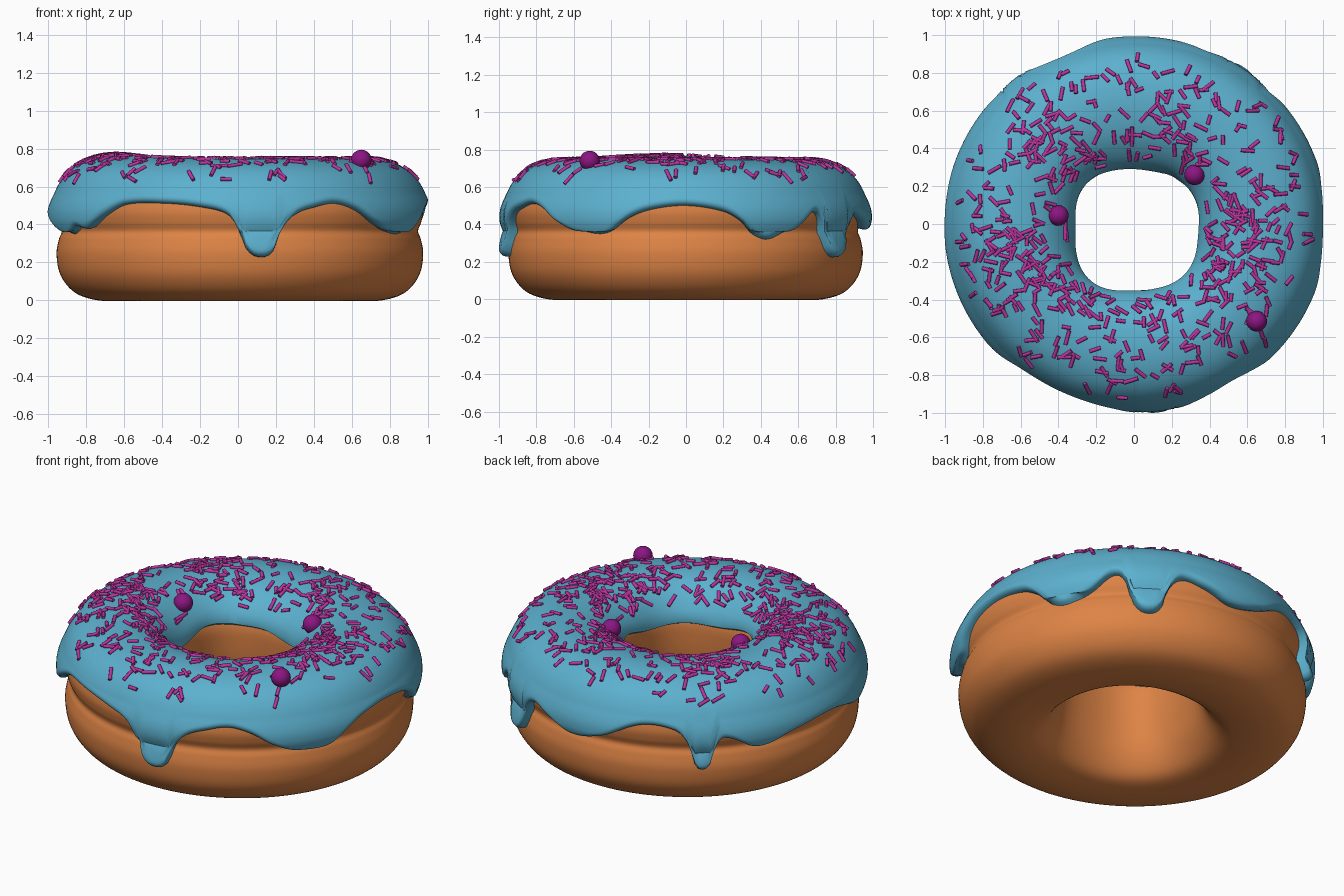
import bpy, bmesh, math, random
from mathutils import Vector, Matrix

if "Cube" in bpy.data.objects:
    bpy.data.objects.remove(bpy.data.objects["Cube"])

random.seed(7)


def material(name, color):
    m = bpy.data.materials.new(name)
    m.diffuse_color = (*color, 1)
    m.use_nodes = True
    m.node_tree.nodes["Principled BSDF"].inputs["Base Color"].default_value = m.diffuse_color
    return m


def add_object(name, bm, mat):
    me = bpy.data.meshes.new(name)
    bm.to_mesh(me)
    bm.free()
    ob = bpy.data.objects.new(name, me)
    bpy.context.collection.objects.link(ob)
    me.materials.append(mat)
    bpy.ops.object.select_all(action='DESELECT')
    ob.select_set(True)
    bpy.context.view_layer.objects.active = ob
    bpy.ops.object.shade_smooth_by_angle(angle=math.radians(50))
    return ob


def ring_mesh(grid, close_profile):
    """Skin a list of profile loops arranged around the z axis."""
    bm = bmesh.new()
    vs = [[bm.verts.new(p) for p in row] for row in grid]
    n, m = len(vs), len(vs[0])
    for i in range(n):
        a, b = vs[i], vs[(i + 1) % n]
        for j in range(m if close_profile else m - 1):
            k = (j + 1) % m
            bm.faces.new((a[j], a[k], b[k], b[j]))
    return bm


# Dough cross-section (radius, height): throat, over the top, down the side, underneath
CTRL = [(.355, .42), (.36, .53), (.41, .62), (.51, .69), (.64, .715), (.77, .70),
        (.87, .65), (.93, .57), (.955, .48), (.947, .415), (.93, .365), (.945, .32),
        (.957, .24), (.935, .13), (.86, .04), (.74, .0), (.6, .0), (.49, .035),
        (.41, .14), (.37, .28)]
SUB = 6
prof = []
for i in range(len(CTRL)):
    p0, p1, p2, p3 = (Vector(CTRL[(i + k) % len(CTRL)]) for k in (-1, 0, 1, 2))
    for k in range(SUB):
        t = k / SUB
        prof.append(.5 * (2 * p1 + (p2 - p0) * t + (2 * p0 - 5 * p1 + 4 * p2 - p3) * t * t
                          + (3 * p1 - p0 - 3 * p2 + p3) * t ** 3))
arc = [0]
for a, b in zip(prof, prof[1:]):
    arc.append(arc[-1] + (b - a).length)


def section(s):
    """Point and outward normal of the cross-section at arc length s."""
    i = 0
    while i < len(arc) - 2 and arc[i + 1] < s:
        i += 1
    f = (s - arc[i]) / (arc[i + 1] - arc[i])
    t0 = prof[i + 1] - prof[i - 1]
    t1 = prof[(i + 2) % len(prof)] - prof[i]
    t = t0.lerp(t1, f).normalized()
    return prof[i].lerp(prof[i + 1], f), Vector((-t.y, t.x))


def warp(theta, q):
    """Spin a section point round the axis with slight hand-made unevenness."""
    r, z = q
    w = max(0, min(1, (.62 - r) / .25))
    r -= w * (.03 * math.sin(theta) + .014 * math.cos(4 * theta))
    x, y = 1.01 * r * math.cos(theta), .99 * r * math.sin(theta)
    lift = .022 * math.exp(-((x + .62) ** 2 + (y + .1) ** 2) / .12)
    return Vector((x + .01, y - .002, z + lift * max(0, min(1, (z - .4) / .3))))


# Dough
N = 128
bm = ring_mesh([[warp(2 * math.pi * i / N, p) for p in prof] for i in range(N)], True)
add_object("dough_ring", bm, material("dough", (.73, .23, .06)))

# Icing: height of the dripping outer edge by angle in degrees
EDGE = [(-165, .38), (-157, .35), (-150, .395), (-144, .385), (-136, .45), (-128, .505),
        (-114, .51), (-102, .49), (-93.5, .45), (-90.5, .38), (-88, .27), (-84, .228),
        (-79.5, .26), (-77, .38), (-73, .45), (-66, .49), (-59, .51), (-52, .48),
        (-44, .41), (-36, .365), (-27, .355), (-18, .44), (-11, .48), (0, .50), (12, .47),
        (18, .42), (23, .345), (27, .32), (31, .335), (38, .39), (45, .465), (48.5, .42),
        (51, .28), (55, .225), (60, .26), (62.5, .39), (67, .455), (75, .43), (85, .38),
        (96, .41), (110, .505), (121, .49), (125.5, .42), (127.5, .29), (130, .255),
        (133, .29), (135, .42), (139, .44), (149, .37), (162, .42), (180, .44)]


def edge_height(deg):
    n = len(EDGE)
    pts = [(EDGE[i % n][0] + 360 * (i // n), EDGE[i % n][1]) for i in range(-2, n + 3)]
    for (a, za), (b, zb), (c, zc), (d, zd) in zip(pts, pts[1:], pts[2:], pts[3:]):
        if b <= deg < c:
            h = c - b
            t = (deg - b) / h
            m0, m1 = (zc - za) / (c - a) * h, (zd - zb) / (d - b) * h
            return ((2 * t ** 3 - 3 * t * t + 1) * zb + (t ** 3 - 2 * t * t + t) * m0
                    + (3 * t * t - 2 * t ** 3) * zc + (t ** 3 - t * t) * m1)


def arc_at_height(z):
    for i in range(5 * SUB, len(prof) - 1):
        if prof[i + 1].y <= z <= prof[i].y:
            f = (prof[i].y - z) / (prof[i].y - prof[i + 1].y)
            return arc[i] + f * (arc[i + 1] - arc[i])


M, ROWS, THICK = 300, 52, .032
step = 2 * math.pi / M
angles = [-math.radians(165) + step * i for i in range(M)]
s_out = [arc_at_height(edge_height(math.degrees(a))) for a in angles]
s_in = [.10 + .02 * math.sin(3 * a + 1) + .012 * math.sin(5 * a) for a in angles]
s_side = arc_at_height(.5)
grid = []
for i, th in enumerate(angles):
    row = []
    for j in range(ROWS + 1):
        f = j / ROWS
        g = .12 * f + .88 * (1 - (1 - f) ** 1.8) if f > .06 else f * f / .06 * 1.61
        s = s_in[i] + (s_out[i] - s_in[i]) * g
        # distance to the nearest edge gives a rounded lip
        d = min(math.hypot(.95 * step * k, max(0, s_out[(i + k) % M] - s)) for k in range(-8, 9))
        d = min(d, s - s_in[i])
        if j in (0, ROWS):
            h = -.006
        else:
            u = min(1, d / .035)
            bulge = .024 * max(0, min(1, (s - s_side + .05) / .12))
            h = (THICK + bulge) * math.sqrt(max(0, 1 - (1 - u) ** 2))
        p, nrm = section(s)
        row.append(warp(th, p + nrm * h))
    grid.append(row)
add_object("icing", ring_mesh(grid, False), material("icing", (.107, .434, .62)))


def icing_point(th, s, lift):
    p, nrm = section(s)
    return warp(th, p + nrm * (THICK + lift))


# Sprinkles: short rods lying on the icing, denser in a few patches
bm = bmesh.new()
s_lo, s_hi = .20, arc_at_height(.61)
patches = [(-.6, -.25, .28), (.25, .5, .15), (.55, -.1, .22), (-.4, .45, .2), (-.3, -.35, .15)]
count = 0
while count < 560:
    th, s = random.uniform(0, 2 * math.pi), random.uniform(s_lo, s_hi)
    p = icing_point(th, s, .004)
    radius = math.hypot(p.x, p.y)
    dens = .3 + .7 * max(math.exp(-((p.x - x) ** 2 + (p.y - y) ** 2) / (w * w)) for x, y, w in patches)
    if radius > .84:
        dens *= .45
    if random.random() > dens * radius:
        continue
    du = (icing_point(th + .01, s, .004) - p).normalized()
    dv = (icing_point(th, s + .01, .004) - p).normalized()
    ang = random.uniform(0, math.pi)
    axis = (du * math.cos(ang) + dv * math.sin(ang)).normalized()
    rot = axis.to_track_quat('Z', 'Y').to_matrix().to_4x4()
    bmesh.ops.create_cone(bm, cap_ends=True, segments=8, radius1=.01, radius2=.01,
                          depth=random.uniform(.045, .08), matrix=Matrix.Translation(p) @ rot)
    count += 1
add_object("sprinkles", bm, material("sprinkle", (.50, .035, .35)))

# Candy balls
ball_mat = material("candy_ball", (.26, .008, .22))
for i, loc in enumerate([(.32, .26, .68), (-.40, .045, .70), (.65, -.515, .74)]):
    bm = bmesh.new()
    bmesh.ops.create_uvsphere(bm, u_segments=32, v_segments=16, radius=.054,
                              matrix=Matrix.Translation(loc))
    add_object(f"candy_ball_{i + 1}", bm, ball_mat)
